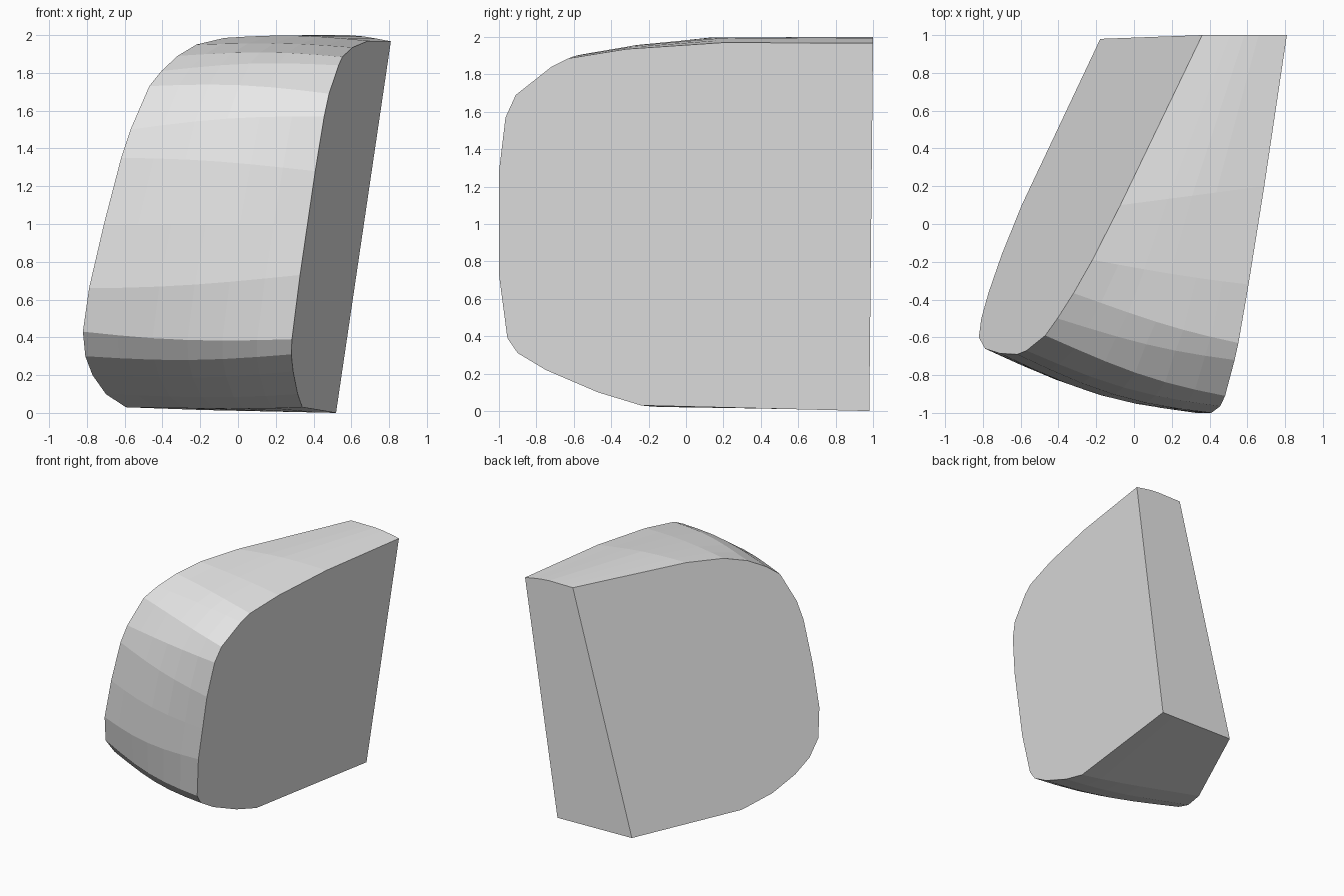
import bpy, bmesh, math

if "Cube" in bpy.data.objects:
    bpy.data.objects.remove(bpy.data.objects["Cube"])

# Outlines of the two flat sides as (y, z), matched point to point
LEFT = [(.98, .015), (.1, .03), (-.16, .1), (-.364, .2), (-.5, .3), (-.6, .43),
        (-.66, .66), (-.685, 1.0), (-.69, 1.35), (-.67, 1.5), (-.59, 1.73),
        (-.5, 1.81), (-.366, 1.89), (-.19, 1.95), (.1, 1.985), (1, 2.0)]
RIGHT = [(.98, 0), (-.24, .03), (-.47, .1), (-.75, .22), (-.9, .31), (-.955, .39),
         (-1, .73), (-1, 1.0), (-1, 1.28), (-.965, 1.57), (-.91, 1.69),
         (-.72, 1.84), (-.63, 1.885), (-.32, 1.935), (.2, 1.97), (1, 1.967)]
SEGMENTS = 6
BULGE = .065


def left_point(y, z):
    return (-.65 + .477 * y + .267 * z, y, z)


def right_point(y, z):
    return (.372 + .15 * y + .146 * z, y, z)


def skin_point(i, t):
    """Point between the two sides, swelling outwards on the rounded front."""
    a, b = left_point(*LEFT[i]), right_point(*RIGHT[i])
    x, y, z = (p + (q - p) * t for p, q in zip(a, b))
    swell = math.sin(math.pi * t)
    dy, dz = y - .3, z - 1
    length = math.hypot(dy, dz)
    dy, dz = dy / length, dz / length
    if dy < 0:
        amount = BULGE * swell * dy * dy
        y, z = y + dy * amount, z + dz * amount
    if i >= len(LEFT) - 2:  # slightly crowned top
        z = min(2.0, z + .018 * swell)
    return (x, y, z)


# Stone shard: flat sides joined by a faceted curved skin
bm = bmesh.new()
n = len(LEFT)
rings = [[bm.verts.new(skin_point(i, s / SEGMENTS)) for i in range(n)]
         for s in range(SEGMENTS + 1)]
for r0, r1 in zip(rings, rings[1:]):
    for i in range(n - 1):
        bm.faces.new((r0[i], r0[i + 1], r1[i + 1], r1[i]))
bm.faces.new(rings[0])
bm.faces.new(rings[-1])
# Flat back
bm.faces.new([r[0] for r in rings] + [r[-1] for r in reversed(rings)])
bmesh.ops.recalc_face_normals(bm, faces=bm.faces)

mesh = bpy.data.meshes.new("stone_shard")
bm.to_mesh(mesh)
bm.free()
shard = bpy.data.objects.new("stone_shard", mesh)
bpy.context.collection.objects.link(shard)

grey = bpy.data.materials.new("plain grey")
grey.diffuse_color = (.8, .8, .8, 1)
grey.use_nodes = True
grey.node_tree.nodes["Principled BSDF"].inputs["Base Color"].default_value = grey.diffuse_color
mesh.materials.append(grey)
